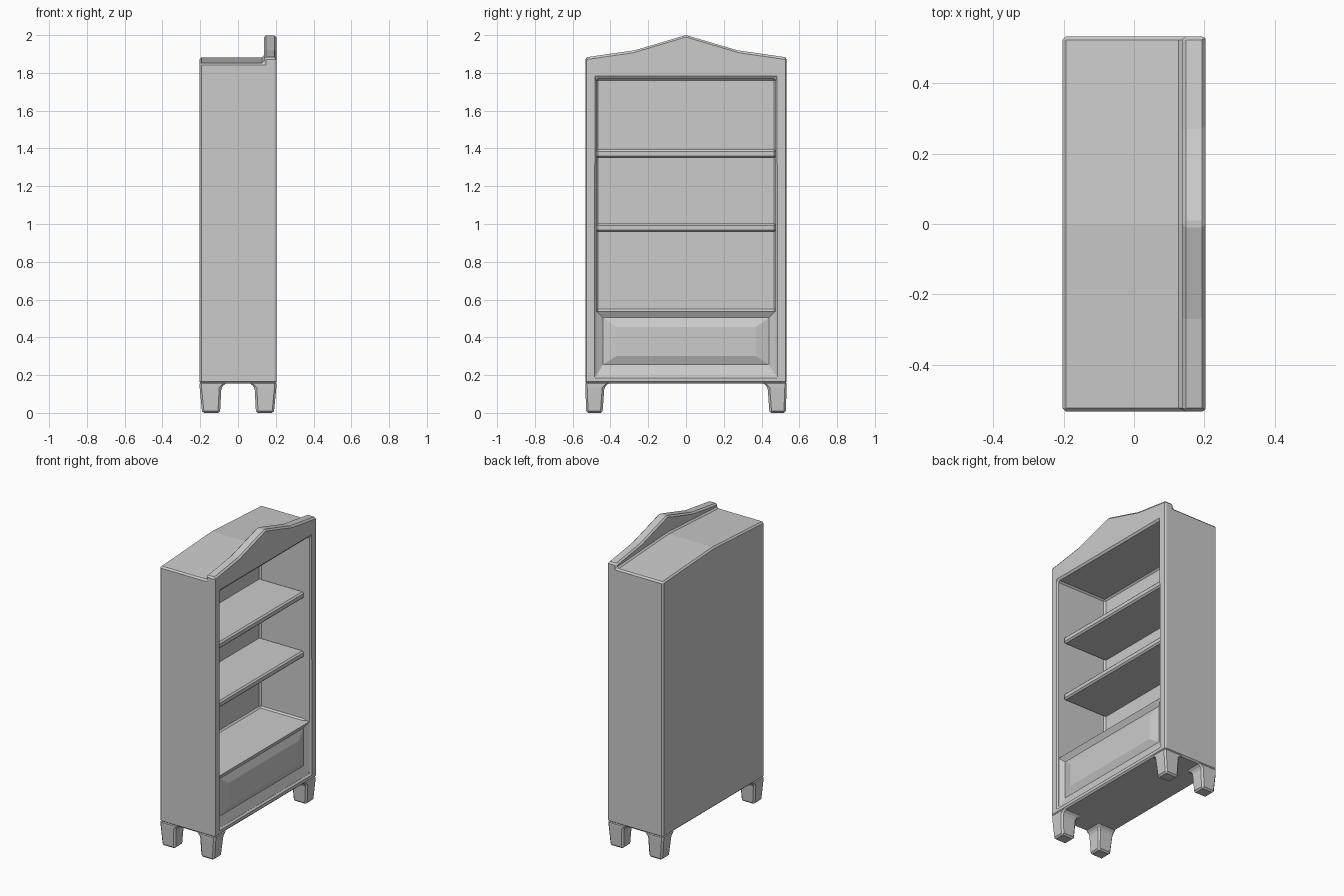
import bpy, bmesh

if "Cube" in bpy.data.objects:
    bpy.data.objects.remove(bpy.data.objects["Cube"])

HX, HY = 0.203, 0.533   # half depth, half width


def make_object(name, bm, bevel=0.0):
    bmesh.ops.recalc_face_normals(bm, faces=bm.faces)
    mesh = bpy.data.meshes.new(name)
    bm.to_mesh(mesh)
    bm.free()
    obj = bpy.data.objects.new(name, mesh)
    bpy.context.collection.objects.link(obj)
    if bevel:
        add_bevel(obj, bevel)
    return obj


def add_bevel(obj, width):
    mod = obj.modifiers.new("soft_edges", "BEVEL")
    mod.width = width
    mod.segments = 1
    mod.limit_method = 'ANGLE'


def loft(name, rings, bevel=0.0):
    bm = bmesh.new()
    loops = [[bm.verts.new(p) for p in ring] for ring in rings]
    n = len(loops[0])
    for a, b in zip(loops, loops[1:]):
        for i in range(n):
            j = (i + 1) % n
            bm.faces.new((a[i], a[j], b[j], b[i]))
    bm.faces.new(loops[0])
    bm.faces.new(loops[-1])
    return make_object(name, bm, bevel)


def prism(name, profile, x0, x1, bevel=0.0):
    return loft(name, [[(x, y, z) for y, z in profile] for x in (x0, x1)], bevel)


def rect(hy, z0, z1):
    return [(-hy, z0), (hy, z0), (hy, z1), (-hy, z1)]


def cut(obj, cutter):
    mod = obj.modifiers.new("cut", "BOOLEAN")
    mod.operation = 'DIFFERENCE'
    mod.solver = 'EXACT'
    mod.object = cutter
    bpy.context.view_layer.objects.active = obj
    bpy.ops.object.modifier_apply(modifier=mod.name)
    bpy.data.objects.remove(cutter)


# Cabinet body with the peaked front board
outline = [(-HY, 0.155), (HY, 0.155), (HY, 1.882), (0.27, 1.92),
           (0, 2.0), (-0.27, 1.92), (-HY, 1.882)]
body = prism("cabinet_body", outline, -HX, HX)

# Lower gently pitched roof behind the front board
roof = [(-0.6, 1.848), (0, 1.882), (0.6, 1.848), (0.6, 2.2), (-0.6, 2.2)]
cut(body, prism("roof_cutter", roof, -0.4, 0.137))

# Shelf opening and drawer recess
cut(body, prism("opening_cutter", rect(0.475, 0.54, 1.77), -0.17, 0.4))
cut(body, prism("drawer_cutter", rect(0.475, 0.195, 0.6), 0.15, 0.4))
add_bevel(body, 0.01)

# Raised drawer panel
steps = [(0.476, 0.194, 0.54, 0.14), (0.476, 0.194, 0.54, 0.192),
         (0.44, 0.255, 0.505, 0.172), (0.37, 0.30, 0.455, 0.19)]
loft("drawer_panel", [[(x, y, z) for y, z in rect(hy, z0, z1)]
                      for hy, z0, z1, x in steps])

# Shelves
for i, z in enumerate((0.958, 1.35)):
    prism(f"shelf_{i + 1}", rect(0.477, z, z + 0.044), -0.18, 0.155, 0.01)

# Tapered legs flaring into the body
leg_steps = [(0.0, 0.095, 0.19, 0.442, 0.528),
             (0.135, 0.088, HX, 0.432, HY),
             (0.165, 0.055, HX, 0.40, HY)]
for sx, front in ((1, "front"), (-1, "back")):
    for sy, side in ((1, "right"), (-1, "left")):
        loft(f"{front}_{side}_leg",
             [[(sx * x0, sy * y0, z), (sx * x1, sy * y0, z),
               (sx * x1, sy * y1, z), (sx * x0, sy * y1, z)]
              for z, x0, x1, y0, y1 in leg_steps], 0.01)
